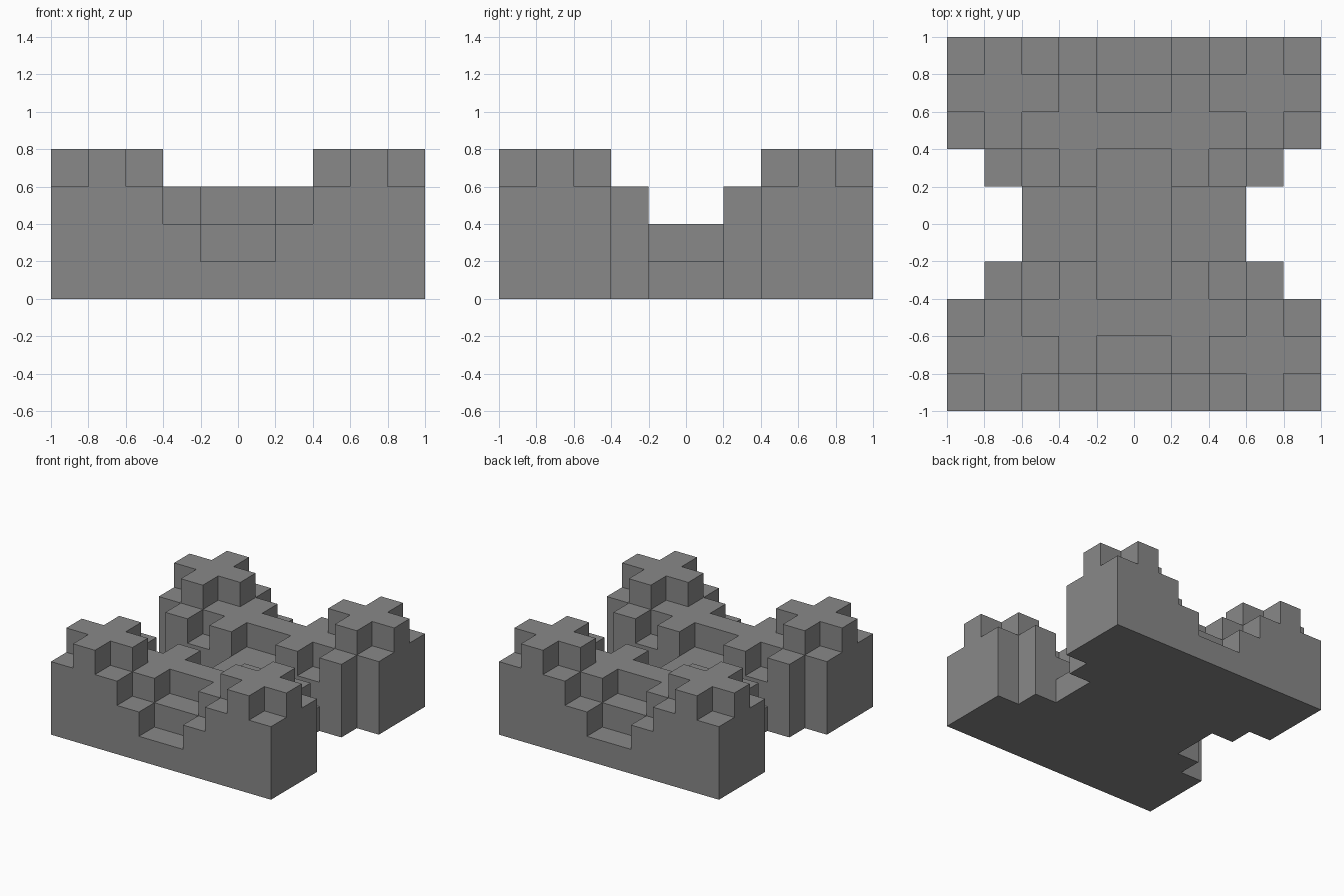
import bpy
import bmesh
import math
from mathutils import Vector

cube = bpy.data.objects.get("Cube")
if cube:
    bpy.data.objects.remove(cube, do_unlink=True)

CELL = 0.2
COUNT = 10

# Block heights in one quarter, from the corner inwards
QUARTER = ["34321",
           "44432",
           "34333",
           "03232",
           "00112"]


def height(i, j):
    """Stack height of a column, mirrored over both axes."""
    if not (0 <= i < COUNT and 0 <= j < COUNT):
        return 0
    return int(QUARTER[min(j, COUNT - 1 - j)][min(i, COUNT - 1 - i)])


def material(name, value):
    mat = bpy.data.materials.new(name)
    mat.use_nodes = True
    colour = (value, value, value, 1)
    mat.diffuse_color = colour
    mat.node_tree.nodes["Principled BSDF"].inputs["Base Color"].default_value = colour
    return mat


bm = bmesh.new()


def square(centre, normal):
    """One cell-sized face, facing along the normal."""
    n = Vector(normal)
    u = Vector((n.y, n.z, n.x))
    v = n.cross(u)
    corners = [centre - u / 2 - v / 2, centre + u / 2 - v / 2,
               centre + u / 2 + v / 2, centre - u / 2 + v / 2]
    half = COUNT / 2
    bm.faces.new([bm.verts.new((c - Vector((half, half, 0))) * CELL) for c in corners])


# Tops, bottoms and exposed walls of every column
for i in range(COUNT):
    for j in range(COUNT):
        h = height(i, j)
        if not h:
            continue
        middle = Vector((i + 0.5, j + 0.5, 0))
        square(middle + Vector((0, 0, h)), (0, 0, 1))
        square(middle, (0, 0, -1))
        for dx, dy in ((1, 0), (-1, 0), (0, 1), (0, -1)):
            for k in range(height(i + dx, j + dy), h):
                square(middle + Vector((dx / 2, dy / 2, k + 0.5)), (dx, dy, 0))

# Weld the cells and merge flat areas
bmesh.ops.remove_doubles(bm, verts=bm.verts, dist=0.001)
bmesh.ops.dissolve_limit(bm, angle_limit=math.radians(1),
                         verts=bm.verts, edges=bm.edges)

mesh = bpy.data.meshes.new("stepped_block")
bm.to_mesh(mesh)
bm.free()
mesh.materials.append(material("mid grey", 0.25))
block = bpy.data.objects.new("stepped_block", mesh)
bpy.context.collection.objects.link(block)
